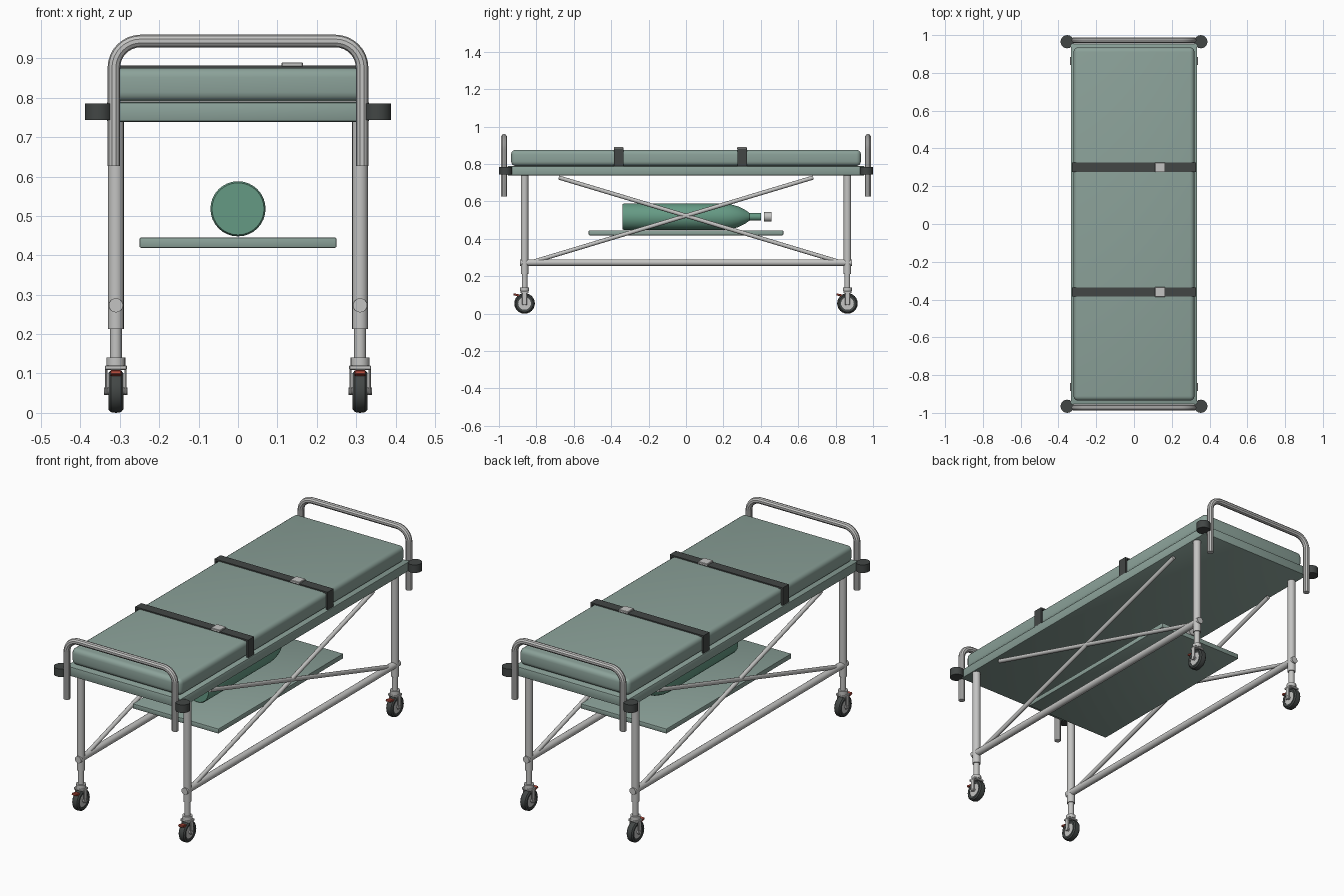
import bpy, bmesh, math
from mathutils import Vector, Matrix

old = bpy.data.objects.get("Cube")
if old:
    bpy.data.objects.remove(old, do_unlink=True)


def material(name, rgb):
    m = bpy.data.materials.new(name)
    m.use_nodes = True
    m.diffuse_color = (*rgb, 1)
    m.node_tree.nodes["Principled BSDF"].inputs["Base Color"].default_value = (*rgb, 1)
    return m


PAD = material("grey_green", (0.26, 0.36, 0.32))
METAL = material("light_metal", (0.55, 0.55, 0.54))
RUBBER = material("dark_rubber", (0.055, 0.062, 0.06))
BOTTLE = material("bottle_green", (0.13, 0.32, 0.23))
RED = material("brake_red", (0.45, 0.07, 0.045))
parts = []


def finish(name, bm, mat):
    bmesh.ops.recalc_face_normals(bm, faces=bm.faces)
    me = bpy.data.meshes.new(name)
    bm.to_mesh(me)
    bm.free()
    me.materials.append(mat)
    ob = bpy.data.objects.new(name, me)
    bpy.context.collection.objects.link(ob)
    parts.append(ob)
    return ob


def box(name, center, size, mat, bevel=0.0, segments=2, tilt=0.0):
    bm = bmesh.new()
    bmesh.ops.create_cube(bm, size=1)
    bmesh.ops.scale(bm, vec=size, verts=bm.verts)
    if bevel:
        bmesh.ops.bevel(bm, geom=bm.edges[:], offset=bevel, segments=segments,
                        profile=0.5, affect='EDGES')
    bm.transform(Matrix.Translation(center) @ Matrix.Rotation(tilt, 4, 'X'))
    return finish(name, bm, mat)


def lathe(name, profile, origin, axis, mat, steps=24):
    """Turn (radius, distance) points around an axis through origin."""
    bm = bmesh.new()
    verts = [bm.verts.new((r, 0, d)) for r, d in profile]
    edges = [bm.edges.new(pair) for pair in zip(verts, verts[1:])]
    bmesh.ops.spin(bm, geom=verts + edges, cent=(0, 0, 0), axis=(0, 0, 1),
                   angle=math.tau, steps=steps, use_duplicate=False)
    bmesh.ops.remove_doubles(bm, verts=bm.verts, dist=0.0002)
    turn = Vector(axis).to_track_quat('Z', 'Y').to_matrix().to_4x4()
    bm.transform(Matrix.Translation(origin) @ turn)
    return finish(name, bm, mat)


def rod(name, start, end, radius, mat, steps=16):
    start, end = Vector(start), Vector(end)
    length = (end - start).length
    profile = [(0, 0), (radius, 0), (radius, length), (0, length)]
    return lathe(name, profile, start, end - start, mat, steps)


def bent_tube(name, points, radius, mat):
    cu = bpy.data.curves.new(name, 'CURVE')
    cu.dimensions = '3D'
    cu.bevel_depth = radius
    cu.bevel_resolution = 3
    cu.use_fill_caps = True
    sp = cu.splines.new('POLY')
    sp.points.add(len(points) - 1)
    for p, co in zip(sp.points, points):
        p.co = (*co, 1)
    cu.materials.append(mat)
    ob = bpy.data.objects.new(name, cu)
    bpy.context.collection.objects.link(ob)
    bpy.ops.object.select_all(action='DESELECT')
    ob.select_set(True)
    bpy.context.view_layer.objects.active = ob
    bpy.ops.object.convert(target='MESH')
    parts.append(bpy.context.view_layer.objects.active)


# Bed base, mattress and lower shelf
box("bed_base", (0, 0, 0.764), (0.668, 1.91, 0.05), PAD, 0.006)
box("mattress", (0, 0, 0.833), (0.64, 1.87, 0.086), PAD, 0.024, 4)
box("lower_shelf", (0, 0, 0.432), (0.50, 1.04, 0.026), PAD, 0.004)

# Straps wrapped over the mattress, each with a buckle
for label, y in (("front", -0.36), ("back", 0.30)):
    w, t, low, top = 0.329, 0.009, 0.787, 0.882
    outline = [(-w, low), (-w, top), (w, top), (w, low),
               (w - t, low), (w - t, top - t), (t - w, top - t), (t - w, low)]
    bm = bmesh.new()
    face = bm.faces.new([bm.verts.new((x, y - 0.025, z)) for x, z in outline])
    new = bmesh.ops.extrude_face_region(bm, geom=[face])["geom"]
    bmesh.ops.translate(bm, vec=(0, 0.05, 0),
                        verts=[v for v in new if isinstance(v, bmesh.types.BMVert)])
    finish(label + "_strap", bm, RUBBER)
    box(label + "_buckle", (0.138, y, 0.884), (0.054, 0.052, 0.012), METAL, 0.002, 1)

# End handles: an arch with rounded corners
for label, y in (("front", -0.973), ("back", 0.973)):
    half, top, r = 0.315, 0.944, 0.068
    path = [(-half, y, 0.627)]
    for cx, begin in ((-half + r, math.pi), (half - r, math.pi / 2)):
        for i in range(9):
            a = begin - i * math.pi / 16
            path.append((cx + r * math.cos(a), y, top - r + r * math.sin(a)))
    path.append((half, y, 0.627))
    bent_tube(label + "_handle", path, 0.016, METAL)

# Side rails and crossed braces
for side, s in (("left", 1), ("right", -1)):
    x = 0.31 * s
    rod(side + "_side_rail", (x, -0.888, 0.273), (x, 0.888, 0.273), 0.018, METAL)
    for label, e in (("rising", 1), ("falling", -1)):
        rod(f"{side}_{label}_brace", (x, -0.81 * e, 0.28), (x, 0.68 * e, 0.728),
            0.011, METAL, 12)

    # Legs, casters and bumpers at each corner
    for end, e in (("front", -1), ("back", 1)):
        y = 0.863 * e
        tag = f"{end}_{side}_"
        lathe(tag + "leg", [(0, 0.12), (0.024, 0.12), (0.024, 0.14), (0.015, 0.14),
                            (0.015, 0.213), (0.02, 0.213), (0.02, 0.745), (0, 0.745)],
              (x, y, 0), (0, 0, 1), METAL, 20)
        lathe(tag + "tyre", [(0.034, -0.017), (0.046, -0.019), (0.053, -0.013),
                             (0.055, 0), (0.053, 0.013), (0.046, 0.019), (0.034, 0.017),
                             (0.034, -0.017)],
              (x, y, 0.055), (1, 0, 0), RUBBER)
        rod(tag + "hub", (x - 0.015, y, 0.055), (x + 0.015, y, 0.055), 0.035, METAL, 24)
        rod(tag + "axle", (x - 0.03, y, 0.055), (x + 0.03, y, 0.055), 0.009, METAL, 12)
        box(tag + "fork_crown", (x, y, 0.115), (0.056, 0.044, 0.011), METAL, 0.002, 1)
        for arm, d in (("outer", s), ("inner", -s)):
            box(f"{tag}{arm}_fork_arm", (x + 0.0245 * d, y, 0.08), (0.006, 0.026, 0.066),
                METAL, 0.002, 1)
        box(tag + "brake_pedal", (x, y - 0.042, 0.1), (0.028, 0.034, 0.011), RED, 0.002, 1,
            tilt=-0.2)
        rod(tag + "bumper", (0.354 * s, 0.965 * e, 0.743), (0.354 * s, 0.965 * e, 0.785),
            0.035, RUBBER, 16)

# Gas bottle lying on the shelf, with its valve
lathe("gas_bottle", [(0, -0.34), (0.066, -0.34), (0.07, -0.334), (0.07, 0.20),
                     (0.066, 0.24), (0.055, 0.28), (0.038, 0.315), (0.02, 0.34),
                     (0.02, 0.40), (0, 0.40)],
      (0, 0, 0.518), (0, 1, 0), BOTTLE, 32)
rod("bottle_valve", (0, 0.417, 0.518), (0, 0.458, 0.518), 0.025, METAL, 16)

# Smooth shading with sharp edges kept
bpy.ops.object.select_all(action='DESELECT')
for ob in parts:
    ob.select_set(True)
bpy.context.view_layer.objects.active = parts[0]
bpy.ops.object.shade_smooth_by_angle(angle=math.radians(35))
